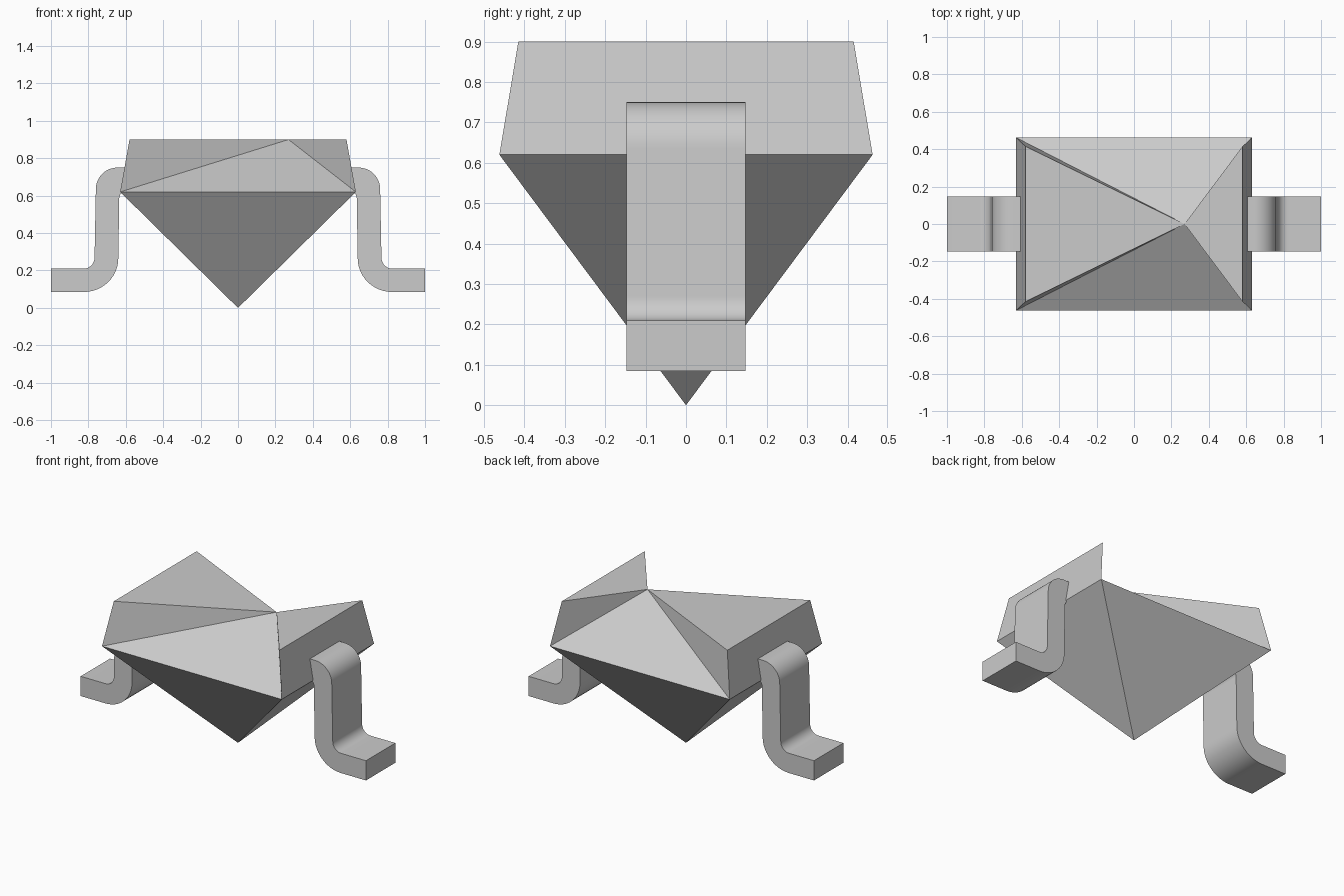
import bpy
import bmesh
from math import sin, cos, radians

cube = bpy.data.objects.get("Cube")
if cube:
    bpy.data.objects.remove(cube, do_unlink=True)

# One plain grey for everything
grey = bpy.data.materials.new("light grey")
grey.use_nodes = True
colour = (0.6, 0.6, 0.6, 1)
grey.diffuse_color = colour
grey.node_tree.nodes["Principled BSDF"].inputs["Base Color"].default_value = colour


def finish(bm, name):
    bmesh.ops.recalc_face_normals(bm, faces=bm.faces)
    mesh = bpy.data.meshes.new(name)
    bm.to_mesh(mesh)
    bm.free()
    mesh.materials.append(grey)
    obj = bpy.data.objects.new(name, mesh)
    bpy.context.collection.objects.link(obj)
    return obj


# Faceted body: inverted pyramid below, notched crown with an off-centre peak
bm = bmesh.new()
tip = bm.verts.new((0, 0, 0))
peak = bm.verts.new((0.27, 0, 0.9))
signs = [(-1, -1), (1, -1), (1, 1), (-1, 1)]
rim = [bm.verts.new((0.63 * sx, 0.462 * sy, 0.62)) for sx, sy in signs]
crown = [bm.verts.new((0.58 * sx, 0.415 * sy, 0.9)) for sx, sy in signs]
for i in range(4):
    j = (i + 1) % 4
    bm.faces.new((rim[i], rim[j], tip))
    bm.faces.new((rim[i], crown[i], peak))
    if i % 2:
        # end wall and its flat top
        bm.faces.new((rim[i], rim[j], crown[j], crown[i]))
        bm.faces.new((crown[i], crown[j], peak))
    else:
        # sloping facet on the front or back
        bm.faces.new((rim[i], rim[j], peak))
finish(bm, "body")


def arc(cx, cz, rx, rz, start, end, steps=12):
    angles = [radians(start + (end - start) * k / steps) for k in range(steps + 1)]
    return [(cx + rx * cos(a), cz + rz * sin(a)) for a in angles]


# Bent legs: one S-shaped strap profile, extruded and mirrored
profile = [(0.56, 0.75)]
profile += arc(0.645, 0.635, 0.115, 0.115, 90, 0)
profile += arc(0.825, 0.27, 0.058, 0.06, 180, 270)
profile += [(1, 0.21), (1, 0.085)]
profile += arc(0.825, 0.265, 0.185, 0.18, 270, 180)
profile += arc(0.595, 0.585, 0.04, 0.04, 0, 90)
profile += [(0.56, 0.625)]

for name, side in (("left_leg", 1), ("right_leg", -1)):
    bm = bmesh.new()
    face = bm.faces.new([bm.verts.new((side * x, -0.147, z)) for x, z in profile])
    extruded = bmesh.ops.extrude_face_region(bm, geom=[face])["geom"]
    verts = [v for v in extruded if isinstance(v, bmesh.types.BMVert)]
    bmesh.ops.translate(bm, verts=verts, vec=(0, 0.294, 0))
    leg = finish(bm, name)
    bpy.ops.object.select_all(action="DESELECT")
    leg.select_set(True)
    bpy.context.view_layer.objects.active = leg
    bpy.ops.object.shade_smooth_by_angle(angle=radians(35))
